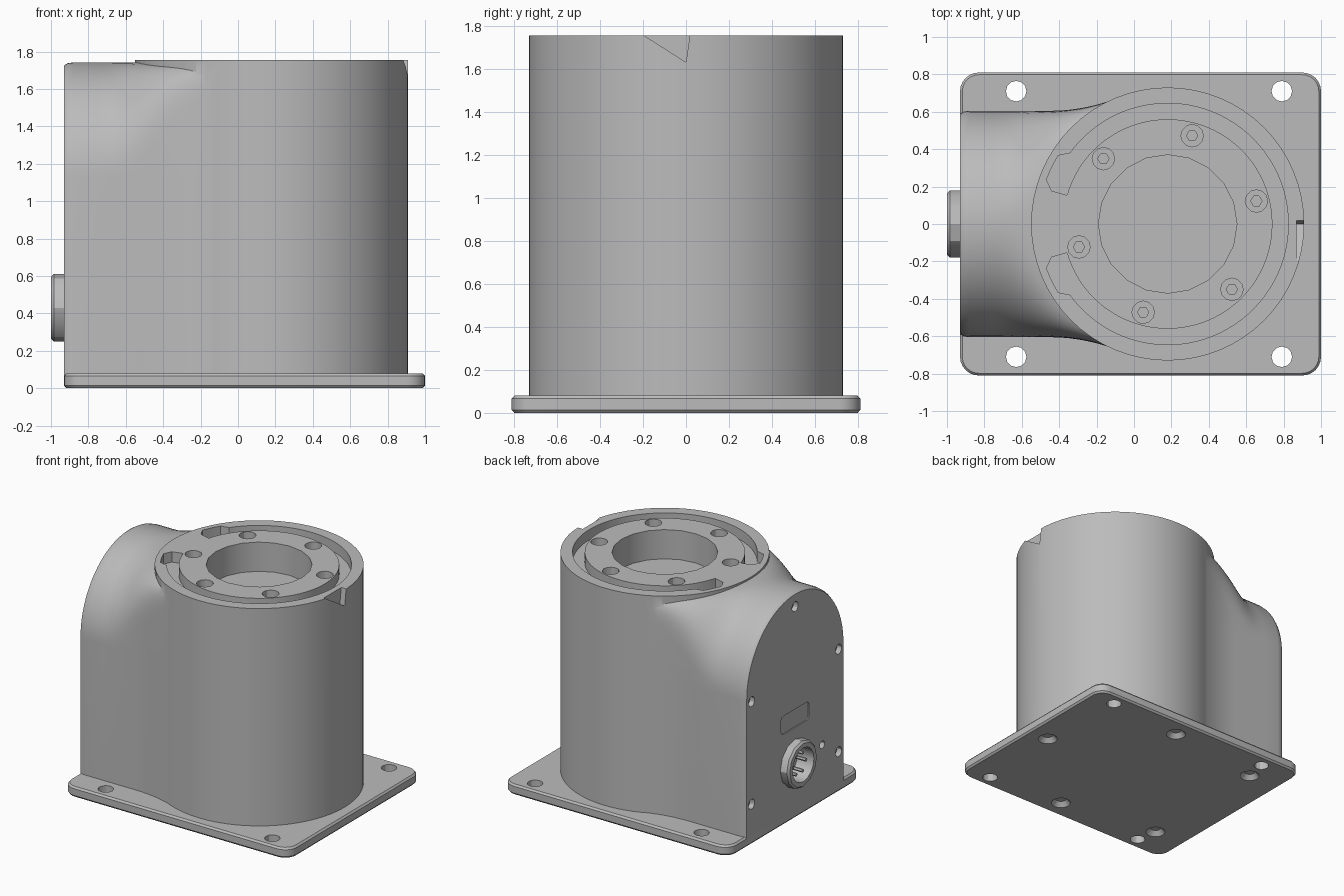
import bpy, bmesh
from math import sin, cos, pi, radians, copysign
from mathutils import Vector

if "Cube" in bpy.data.objects:
    bpy.data.objects.remove(bpy.data.objects["Cube"])

grey = bpy.data.materials.new("cast_grey")
grey.use_nodes = True
grey.diffuse_color = (0.5, 0.5, 0.5, 1)
grey.node_tree.nodes["Principled BSDF"].inputs["Base Color"].default_value = (0.5, 0.5, 0.5, 1)

CX, R, TOP = 0.18, 0.73, 1.755


def loft(name, rings):
    """Closed solid through rings of 3D points with equal counts."""
    bm = bmesh.new()
    rows = [[bm.verts.new(p) for p in ring] for ring in rings]
    n = len(rows[0])
    for a, b in zip(rows, rows[1:]):
        for i in range(n):
            j = (i + 1) % n
            bm.faces.new((a[i], a[j], b[j], b[i]))
    bm.faces.new(rows[0][::-1])
    bm.faces.new(rows[-1])
    bmesh.ops.recalc_face_normals(bm, faces=bm.faces[:])
    mesh = bpy.data.meshes.new(name)
    bm.to_mesh(mesh)
    bm.free()
    obj = bpy.data.objects.new(name, mesh)
    bpy.context.collection.objects.link(obj)
    mesh.materials.append(grey)
    return obj


def prism(name, outline, lo, hi, axis="z"):
    """Extrude a 2D outline along z, or along x with the outline in y, z."""
    def place(p, h):
        return (p[0], p[1], h) if axis == "z" else (h, p[0], p[1])
    return loft(name, [[place(p, h) for p in outline] for h in (lo, hi)])


def circle(u, v, r, n=24):
    return [(u + r * cos(2 * pi * i / n), v + r * sin(2 * pi * i / n)) for i in range(n)]


def rounded(u, v, w, h, r, n=6):
    pts = []
    for k, (sx, sy) in enumerate(((1, 1), (-1, 1), (-1, -1), (1, -1))):
        for i in range(n + 1):
            a = pi / 2 * (k + i / n)
            pts.append((u + sx * (w - r) + r * cos(a), v + sy * (h - r) + r * sin(a)))
    return pts


def apply_boolean(obj, tools, operation="DIFFERENCE"):
    for tool in tools:
        mod = obj.modifiers.new("cut", "BOOLEAN")
        mod.operation, mod.object, mod.solver = operation, tool, "EXACT"
        tool.hide_render = True
    deps = bpy.context.evaluated_depsgraph_get()
    mesh = bpy.data.meshes.new_from_object(obj.evaluated_get(deps))
    obj.modifiers.clear()
    obj.data = mesh
    for tool in tools:
        bpy.data.objects.remove(tool)


# Base plate with eased edges, bolt holes and countersinks underneath
levels = ((0, 0.012), (0.014, 0), (0.066, 0), (0.08, 0.012))
base_plate = loft("base_plate", [
    [(x, y, z) for x, y in rounded(0.035, 0, 0.965 - e, 0.81 - e, 0.1 - e)] for z, e in levels])
cuts = [prism("bolt_hole", circle(x, y, 0.055, 12), -0.1, 0.2)
        for x in (-0.63, 0.79) for y in (-0.71, 0.71)]
for x, y in ((0.83, 0), (0.15, 0.66), (0.15, -0.66), (-0.66, 0.54), (-0.66, -0.54)):
    cuts.append(loft("countersink", [[(px, py, z) for px, py in circle(x, y, r, 16)]
                                     for z, r in ((-0.01, 0.08), (0.035, 0.04))]))
apply_boolean(base_plate, cuts)


# Arched rear housing, its section squaring off as it blends into the column
def neck_section(x, ease=0.0):
    t = min(max((x + 0.45) / 0.35, 0), 1)
    s = min(max((x + 0.75) / 0.65, 0), 1)
    w = 0.605 + 0.064 * t * t - ease
    power = 2 / (2 + 16 * s ** 2.5)
    pts = [(x, -w, 0.05)]
    for i in range(41):
        a = pi * i / 40
        c = cos(a) if i != 20 else 0.0
        pts.append((x, copysign(abs(c) ** power * w, -c),
                    1.13 + (0.612 - ease) * max(sin(a), 0) ** power))
    return pts + [(x, w, 0.05)]


stations = [neck_section(-0.93, 0.016), neck_section(-0.91, 0.004), neck_section(-0.88)]
stations += [neck_section(-0.75 + 0.05 * i) for i in range(14)] + [neck_section(0.1)]
neck = loft("neck", stations)

# Round column joined with the housing
body = prism("body", circle(CX, 0, R, 64), 0.04, TOP)
apply_boolean(body, [neck], "UNION")


# Open groove round the flange, wider where it meets the housing
def groove_radius(deg):
    return 0.69 if min(abs(deg - 155), abs(deg - 205)) < 9 else 0.645


angles = list(range(-164, 165, 4))
outer = [(CX + groove_radius(a % 360) * cos(radians(a)),
          groove_radius(a % 360) * sin(radians(a))) for a in angles]
inner = [(CX + 0.56 * cos(radians(a)), 0.56 * sin(radians(a))) for a in reversed(angles)]
cuts = [prism("groove", outer + inner, TOP - 0.08, TOP + 0.1),
        prism("bore", circle(CX, 0, 0.37, 20), 1.53, TOP + 0.1)]

# Flange screw holes with a narrower socket at the bottom
for k in range(6):
    a = radians(14.5 + 60 * k)
    x, y = CX + 0.49 * cos(a), 0.49 * sin(a)
    cuts.append(prism("counterbore", circle(x, y, 0.06, 12), TOP - 0.07, TOP + 0.1))
    cuts.append(prism("socket", circle(x, y, 0.03, 6), TOP - 0.12, TOP - 0.05))

# Alignment notch on the rim
cuts.append(prism("notch", [(-0.22, 1.77), (0, 1.63), (0.02, 1.77)], 0.868, 1.0, "x"))

# Rear face: cover screws, indicator hole, label recess, connector seat
spots = [(s * 0.53, z) for s in (-1, 1) for z in (0.31, 1.1)] + [(0, 1.63)]
for y, z in spots:
    cuts.append(prism("cover_hole", circle(y, z, 0.038, 12), -1, -0.89, "x"))
cuts.append(prism("small_hole", circle(-0.33, 0.44, 0.03, 12), -1, -0.89, "x"))
cuts.append(prism("label_recess", rounded(0, 0.77, 0.17, 0.07, 0.03), -1, -0.922, "x"))
cuts.append(prism("connector_seat", circle(0, 0.43, 0.13, 16), -1, -0.86, "x"))
apply_boolean(body, cuts)

# Connector collar with a chamfered lip and contact pins
collar = loft("connector_collar", [
    [(x, y, z) for y, z in circle(0, 0.43, r, 12)]
    for x, r in ((-1.0, 0.165), (-0.985, 0.18), (-0.92, 0.18))])
apply_boolean(collar, [prism("collar_bore", circle(0, 0.43, 0.13, 16), -1.1, -0.8, "x")])
for k, (y, z) in enumerate(circle(0, 0.43, 0.08, 6)):
    prism(f"contact_pin_{k + 1}", circle(y, z, 0.013, 6), -0.97, -0.85, "x")

# Smooth shading with crisp edges
bpy.ops.object.select_all(action="DESELECT")
for obj in bpy.context.collection.objects:
    if obj.type == "MESH":
        obj.select_set(True)
        bpy.context.view_layer.objects.active = obj
bpy.ops.object.shade_smooth_by_angle(angle=radians(30))
